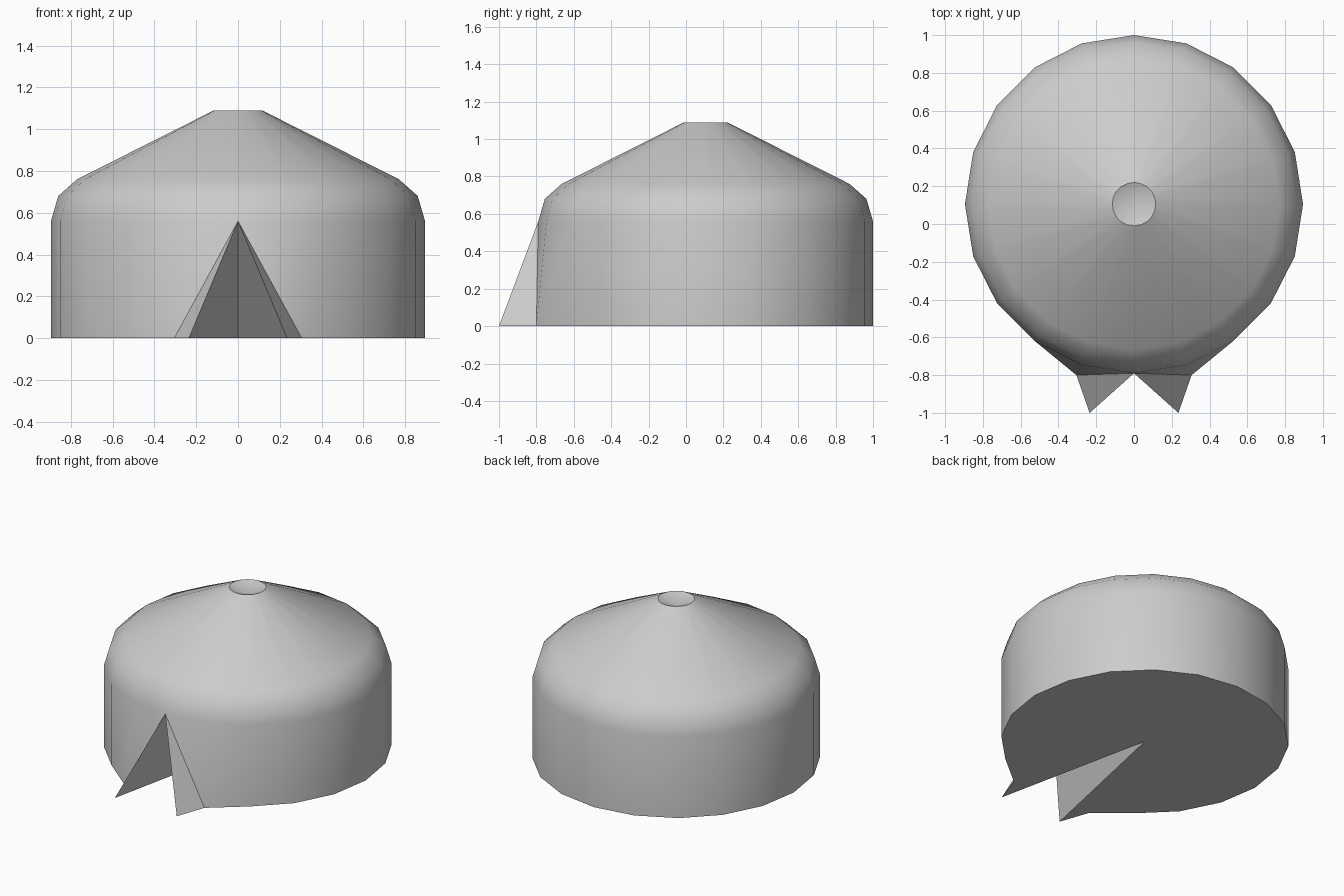
import bpy, bmesh, math

if "Cube" in bpy.data.objects:
    bpy.data.objects.remove(bpy.data.objects["Cube"])

SIDES = 20
CY = 0.105                      # centre of the round plan
PROFILE = [(0.895, 0.0), (0.895, 0.56), (0.86, 0.68), (0.77, 0.76), (0.115, 1.09)]

bm = bmesh.new()

# Rings of the round tent; index 0 points to the front (-y)
rings = []
for r, z in PROFILE:
    ring = []
    for i in range(SIDES):
        a = 2 * math.pi * i / SIDES
        ring.append(bm.verts.new((r * math.sin(a), CY - r * math.cos(a), z)))
    rings.append(ring)

floor_centre = bm.verts.new((0, CY, 0))
vent_centre = bm.verts.new((0, CY, 1.05))
base, eave = rings[0], rings[1]

# Door flaps: split the front base corner and pull both halves outward
base[0].co = (0.235, -1.0, 0)
flap_left = bm.verts.new((-0.235, -1.0, 0))
base[1].co = (0.305, -0.80, 0)
base[-1].co = (-0.305, -0.80, 0)
base.append(flap_left)          # base now runs right flap -> left flap

# Walls and floor, left open between the flaps
for i in range(SIDES):
    a, b = base[i], base[i + 1]
    c, d = eave[(i + 1) % SIDES], eave[i]
    if i == SIDES - 1:          # left flap mirrors the right one
        bm.faces.new((a, b, c))
        bm.faces.new((a, c, d))
    elif i == 0:
        bm.faces.new((a, b, d))
        bm.faces.new((b, c, d))
    else:
        bm.faces.new((a, b, c, d))
    bm.faces.new((b, a, floor_centre))

# Folded walls inside the door opening
bm.faces.new((base[0], eave[0], floor_centre))
bm.faces.new((eave[0], flap_left, floor_centre))

# Roof rings and sunken vent
for lo, hi in zip(rings[1:], rings[2:]):
    for i in range(SIDES):
        j = (i + 1) % SIDES
        bm.faces.new((lo[i], lo[j], hi[j], hi[i]))
top = rings[-1]
for i in range(SIDES):
    bm.faces.new((top[i], top[(i + 1) % SIDES], vent_centre))

bmesh.ops.recalc_face_normals(bm, faces=bm.faces[:])
mesh = bpy.data.meshes.new("round_tent")
bm.to_mesh(mesh)
bm.free()
tent = bpy.data.objects.new("round_tent", mesh)
bpy.context.collection.objects.link(tent)
bpy.context.view_layer.objects.active = tent
tent.select_set(True)
bpy.ops.object.shade_smooth_by_angle(angle=math.radians(40))
